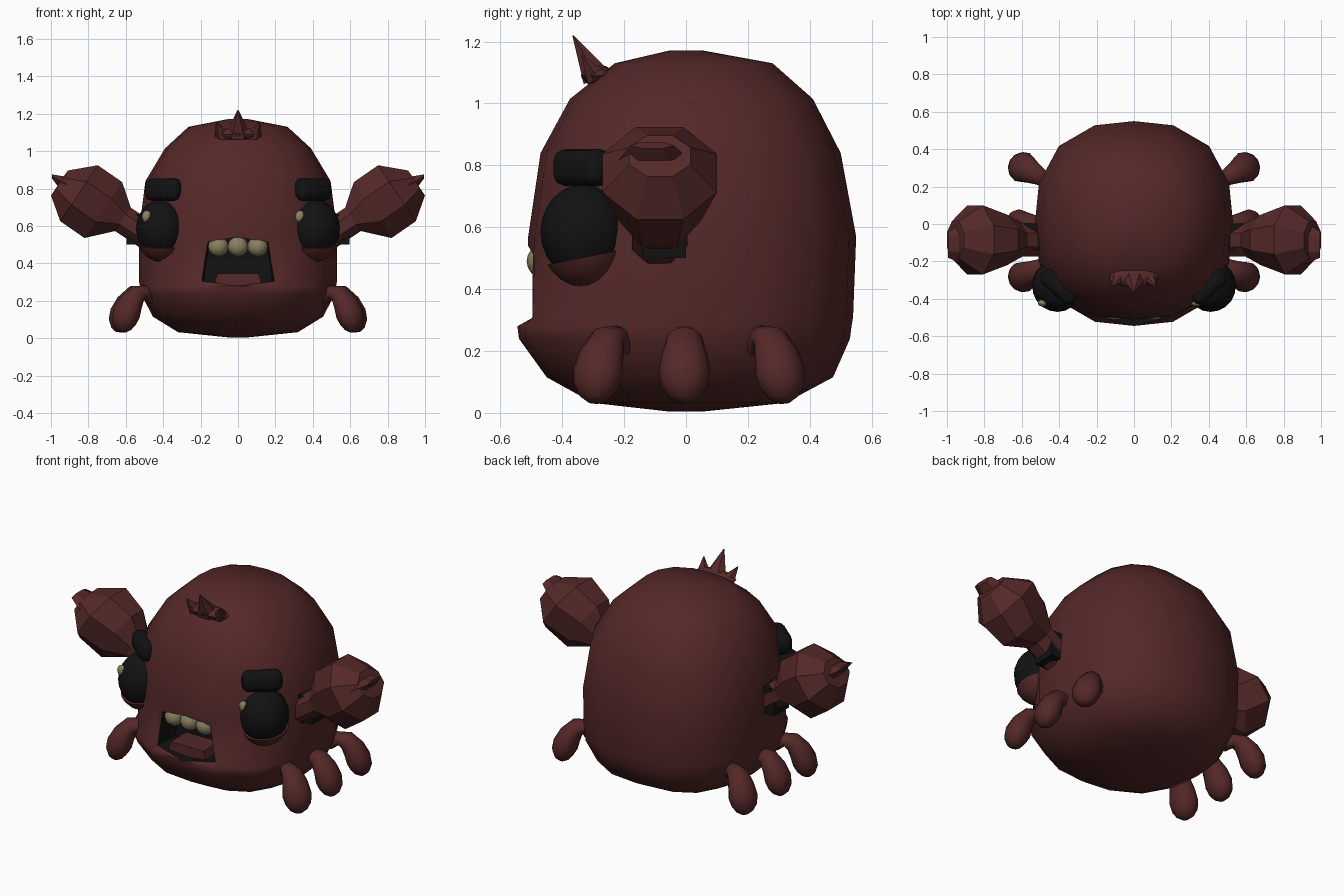
import bpy, bmesh, math
from mathutils import Vector, Matrix

if "Cube" in bpy.data.objects:
    bpy.data.objects.remove(bpy.data.objects["Cube"])


def material(name, rgb):
    m = bpy.data.materials.new(name)
    m.diffuse_color = (*rgb, 1)
    m.use_nodes = True
    m.node_tree.nodes["Principled BSDF"].inputs["Base Color"].default_value = m.diffuse_color
    return m


RED = material("dark_red", (0.09, 0.021, 0.021))
BLACK = material("black", (0.006, 0.006, 0.006))
IVORY = material("dull_ivory", (0.25, 0.22, 0.12))


def finish(bm, name, mat, smooth=None):
    bmesh.ops.recalc_face_normals(bm, faces=bm.faces)
    me = bpy.data.meshes.new(name)
    bm.to_mesh(me)
    bm.free()
    me.materials.append(mat)
    ob = bpy.data.objects.new(name, me)
    bpy.context.collection.objects.link(ob)
    bpy.ops.object.select_all(action='DESELECT')
    ob.select_set(True)
    bpy.context.view_layer.objects.active = ob
    if smooth:
        bpy.ops.object.shade_smooth_by_angle(angle=math.radians(smooth))
    return ob


def loft(name, rings, mat, smooth=None):
    """Skin a list of equal-length point rings and close both ends."""
    bm = bmesh.new()
    vs = [[bm.verts.new(p) for p in r] for r in rings]
    n = len(vs[0])
    for a, b in zip(vs, vs[1:]):
        for i in range(n):
            bm.faces.new((a[i], a[(i + 1) % n], b[(i + 1) % n], b[i]))
    for r in (vs[0], vs[-1]):
        c = bm.verts.new(sum((v.co for v in r), Vector()) / n)
        for i in range(n):
            bm.faces.new((r[i], r[(i + 1) % n], c))
    return finish(bm, name, mat, smooth)


def ellipse(c, u, v, n, start=0.0):
    c, u, v = Vector(c), Vector(u), Vector(v)
    return [c + u * math.cos(start + math.tau * i / n) + v * math.sin(start + math.tau * i / n)
            for i in range(n)]


def ball(name, c, r, mat, seg=20, rings=12, cut=None):
    """Ellipsoid; cut = (point, normal) removes the side the normal points to."""
    bm = bmesh.new()
    bmesh.ops.create_uvsphere(bm, u_segments=seg, v_segments=rings, radius=1,
                              matrix=Matrix.Translation(c) @ Matrix.Diagonal((*r, 1)))
    if cut:
        g = bm.verts[:] + bm.edges[:] + bm.faces[:]
        bmesh.ops.bisect_plane(bm, geom=g, plane_co=cut[0], plane_no=cut[1], clear_outer=True)
        bmesh.ops.holes_fill(bm, edges=[e for e in bm.edges if e.is_boundary])
    return finish(bm, name, mat, 40)


def box(name, c, size, mat, rot=0.0, bevel=0.0):
    bm = bmesh.new()
    bmesh.ops.create_cube(bm, size=1, matrix=Matrix.Translation(c) @ Matrix.Rotation(rot, 4, 'Z')
                          @ Matrix.Diagonal((*size, 1)))
    if bevel:
        bmesh.ops.bevel(bm, geom=bm.edges[:], offset=bevel, segments=3, profile=0.5, affect='EDGES')
    return finish(bm, name, mat, 40 if bevel else None)


def prism(name, outline, y0, y1, mat, back=1.0):
    return loft(name, [[(x, y0, z) for x, z in outline],
                       [(x * back, y1, z) for x, z in outline]], mat)


# Body: sixteen-sided superellipse rings (z, half width, front, back)
def body_ring(z, w, f, b, n=16):
    out = []
    for i in range(n):
        a = math.tau * i / n
        c, s = math.cos(a), math.sin(a)
        k = (abs(c) ** 2.5 + abs(s) ** 2.5) ** (-1 / 2.5)
        out.append((w * k * c, (b if s > 0 else f) * k * s, z))
    return out


profile = [(0.005, 0.06, 0.06, 0.06), (0.032, 0.32, 0.30, 0.32), (0.115, 0.455, 0.45, 0.475),
           (0.24, 0.52, 0.54, 0.53), (0.28, 0.525, 0.545, 0.535), (0.31, 0.53, 0.515, 0.54),
           (0.57, 0.53, 0.51, 0.55), (0.84, 0.495, 0.47, 0.50), (1.015, 0.39, 0.375, 0.41),
           (1.13, 0.265, 0.23, 0.28), (1.172, 0.05, 0.05, 0.05)]
body = loft("body", [body_ring(*p) for p in profile], RED, 50)

# Mouth: tapered black cavity cut into the body
mouth = [(-0.17, 0.515), (0, 0.54), (0.17, 0.515), (0.205, 0.305), (0, 0.28), (-0.205, 0.305)]
cutter = prism("mouth_cutter", mouth, -0.7, -0.34, BLACK, 0.9)
cutter.hide_render = True
bpy.context.view_layer.objects.active = body
mod = body.modifiers.new("mouth", 'BOOLEAN')
mod.operation, mod.solver, mod.material_mode, mod.object = 'DIFFERENCE', 'EXACT', 'TRANSFER', cutter
bpy.ops.object.modifier_apply(modifier=mod.name)
bpy.data.objects.remove(cutter)

# Teeth and tongue
for i in (-1, 0, 1):
    ball(f"tooth_{i + 2}", (i * 0.105, -0.465, 0.49), (0.055, 0.05, 0.053), IVORY, 12, 8)
prism("tongue", [(-0.13, 0.28), (-0.11, 0.345), (0.11, 0.345), (0.13, 0.28)], -0.49, -0.34, RED)

# Crest: low base with three spikes leaning forward
ball("crest_base", (0, -0.285, 1.09), (0.135, 0.055, 0.035), RED, 10, 6)
for i, (x, tip) in enumerate([(-0.075, (-0.115, -0.335, 1.155)), (0, (0, -0.365, 1.22)),
                              (0.075, (0.115, -0.335, 1.155))]):
    r = 0.07 if x == 0 else 0.05
    loft(f"crest_spike_{i + 1}", [ellipse((x, -0.285, 1.08), (r, 0, 0), (0, r * 0.75, 0.02), 6),
                                  ellipse(tip, (0.003, 0, 0), (0, 0.003, 0), 6)], RED)

for side, s in (("right", 1), ("left", -1)):
    # Eye with highlight, lower lid and brow
    eye = Vector((s * 0.41, -0.33, 0.585))
    ball(f"{side}_eye", eye, (0.135, 0.14, 0.155), BLACK)
    ball(f"{side}_eye_highlight", eye + Vector((-0.078, -0.092, 0.065)), (0.027, 0.02, 0.034), IVORY, 10, 6)
    ball(f"{side}_lower_lid", eye, (0.143, 0.148, 0.178), RED,
         cut=((s * 0.41, -0.33, 0.503), (0, -0.2, 1)))
    box(f"{side}_brow", (s * 0.397, -0.335, 0.793), (0.225, 0.10, 0.12), BLACK, s * math.radians(40), 0.04)

    # Ear: stem flaring into a faceted eight-sided club (x, z, half y, half height)
    sections = [(0.48, 0.545, 0.09, 0.075), (0.615, 0.635, 0.09, 0.075), (0.72, 0.685, 0.135, 0.18),
                (0.85, 0.775, 0.185, 0.18), (0.955, 0.83, 0.10, 0.08)]
    ear = [ellipse((s * x, -0.085, z), (0, h / math.cos(math.pi / 8), 0),
                   Vector((s * -0.56, 0, 0.83)) * v / math.cos(math.pi / 8), 8, math.pi / 8)
           for x, z, h, v in sections]
    loft(f"{side}_ear", ear, RED)
    loft(f"{side}_ear_tip", [ellipse((s * 0.88, -0.1, 0.80), (0, 0.13, 0), (s * -0.04, 0, 0.06), 6),
                             ellipse((s * 0.995, -0.11, 0.865), (0, 0.07, 0), (0, 0, 0.012), 6)], RED)
    box(f"{side}_ear_socket", (s * 0.545, -0.07, 0.58), (0.10, 0.14, 0.16), BLACK)

    # Legs: three curled drops (outward distance, z, radius)
    path = [(-0.02, 0.21, 0.04), (0.03, 0.245, 0.045), (0.08, 0.235, 0.06), (0.12, 0.185, 0.075),
            (0.145, 0.13, 0.084), (0.16, 0.085, 0.074), (0.165, 0.05, 0.05), (0.168, 0.032, 0.02)]
    for name, y, turn in (("front", -0.215, -0.5), ("middle", -0.005, 0.0), ("back", 0.235, 0.5)):
        d = Vector((s * math.cos(turn), math.sin(turn), 0))
        across = Vector((-d.y, d.x, 0))
        rings = []
        for i, (o, z, r) in enumerate(path):
            p, q = path[max(i - 1, 0)], path[min(i + 1, len(path) - 1)]
            t = (d * (q[0] - p[0]) + Vector((0, 0, q[1] - p[1]))).normalized()
            rings.append(ellipse(Vector((s * 0.47, y, z)) + d * o, across * r, t.cross(across) * r * 0.85, 12))
        loft(f"{side}_{name}_leg", rings, RED, 60)
